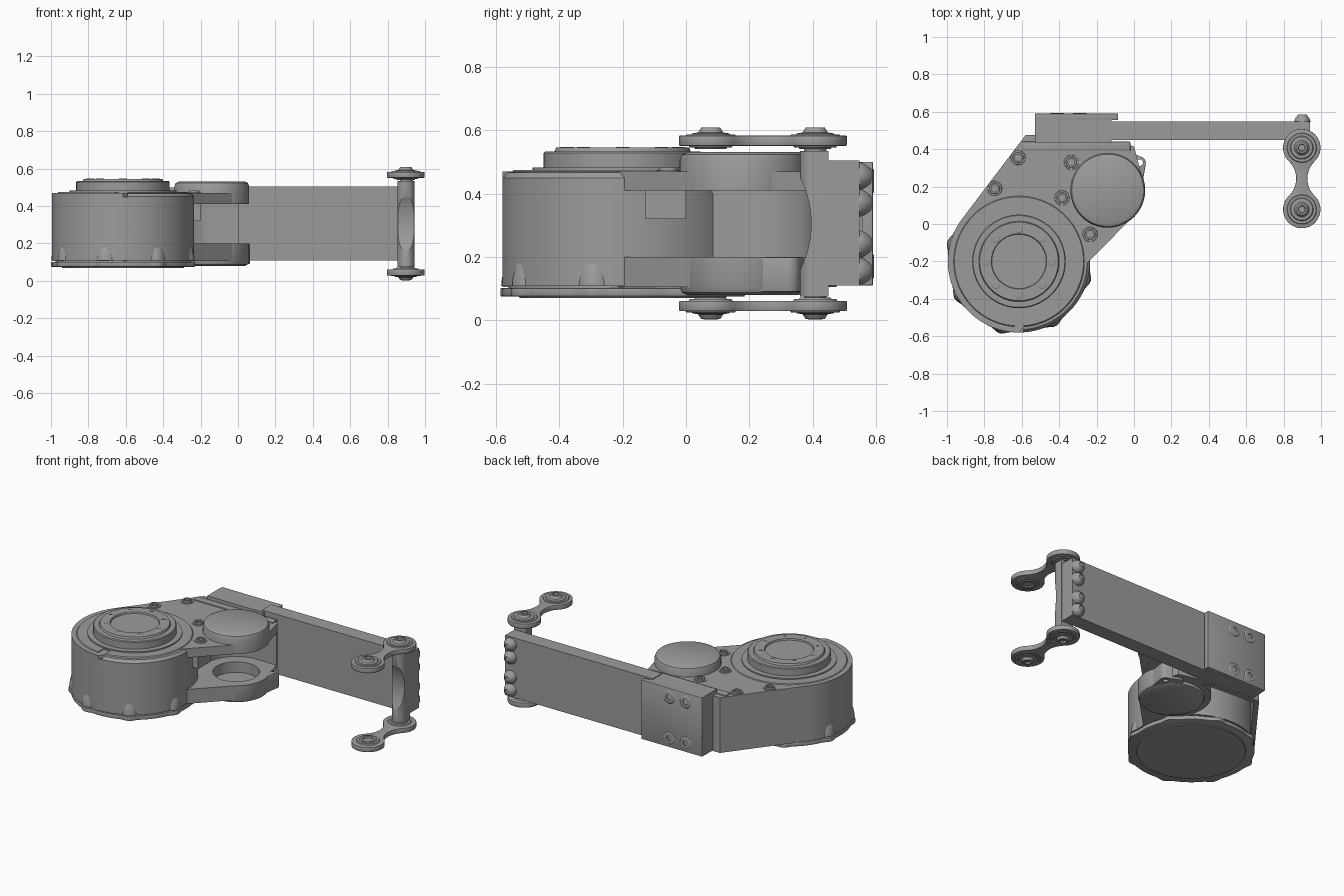
import bpy, bmesh, math
from math import sin, cos, pi, radians, sqrt
from mathutils import Vector
from mathutils.geometry import convex_hull_2d

if "Cube" in bpy.data.objects:
    bpy.data.objects.remove(bpy.data.objects["Cube"])

gray = bpy.data.materials.new("machined gray")
gray.diffuse_color = (0.33, 0.33, 0.33, 1)
gray.use_nodes = True
gray.node_tree.nodes["Principled BSDF"].inputs["Base Color"].default_value = gray.diffuse_color
cutters = []


def finish(name, bm, loc=(0, 0, 0), rot=(0, 0, 0), bevel=0):
    bmesh.ops.recalc_face_normals(bm, faces=bm.faces)
    me = bpy.data.meshes.new(name)
    bm.to_mesh(me)
    bm.free()
    me.materials.append(gray)
    ob = bpy.data.objects.new(name, me)
    ob.location, ob.rotation_euler = loc, rot
    bpy.context.collection.objects.link(ob)
    if bevel:
        m = ob.modifiers.new("bevel", 'BEVEL')
        m.width, m.segments, m.angle_limit = bevel, 2, radians(40)
    return ob


def prism(name, pts, z0, z1, bevel=0):
    bm = bmesh.new()
    f = bm.faces.new([bm.verts.new((x, y, z0)) for x, y in pts])
    r = bmesh.ops.extrude_face_region(bm, geom=[f])
    vs = [v for v in r['geom'] if isinstance(v, bmesh.types.BMVert)]
    bmesh.ops.translate(bm, verts=vs, vec=(0, 0, z1 - z0))
    return finish(name, bm, bevel=bevel)


def box(name, x0, x1, y0, y1, z0, z1, bevel=0):
    return prism(name, [(x0, y0), (x1, y0), (x1, y1), (x0, y1)], z0, z1, bevel)


def lathe(name, prof, loc, rot=(0, 0, 0), n=64):
    bm = bmesh.new()
    vs = [bm.verts.new((r, 0, z)) for r, z in prof]
    es = [bm.edges.new(p) for p in zip(vs, vs[1:])]
    bmesh.ops.spin(bm, geom=vs + es, cent=(0, 0, 0), axis=(0, 0, 1),
                   angle=2 * pi, steps=n, use_merge=True)
    bmesh.ops.remove_doubles(bm, verts=bm.verts, dist=1e-5)
    return finish(name, bm, loc, rot)


def circle(x, y, r, n=96):
    return [(x + r * cos(2 * pi * i / n), y + r * sin(2 * pi * i / n)) for i in range(n)]


def hull(circles, extra=(), n=96):
    pts = [Vector(p) for c in circles for p in circle(*c, n)] + [Vector(p) for p in extra]
    return [tuple(pts[i]) for i in convex_hull_2d(pts)]


def cut(ob, cutter):
    m = ob.modifiers.new("cut", 'BOOLEAN')
    m.operation, m.solver, m.object = 'DIFFERENCE', 'EXACT', cutter
    cutter.hide_render = True
    cutters.append(cutter)


GX, GY = -0.615, -0.2      # gear centre
LX, LY = -0.14, 0.18       # side lobe centre

# round gear case with stepped output hub
case = lathe("gear_case", [(0, .535), (.145, .535), (.148, .545), (.21, .545), (.215, .533),
             (.245, .533), (.25, .528), (.25, .483), (.285, .483), (.285, .475), (.345, .475),
             (.35, .469), (.365, .467), (.38, .45), (.38, .108), (.36, .108), (.36, .09),
             (0, .09)], (GX, GY, 0), n=96)
cut(case, box("index_notch_cutter", GX - .025, GX + .025, -.6, -.49, .448, .5))
for i in range(8):
    a = i * pi / 4
    lathe("hub_screw", [(0, .54), (.011, .54), (.011, .547), (.02, .547), (.023, .545),
          (.023, .535)], (GX + .175 * cos(a), GY + .175 * sin(a), 0), n=20)

# lobed bottom cover and the tapered bosses above its lobes
outline = []
for i in range(192):
    a = 2 * pi * i / 192
    r = .38 + .018 * max(0, cos(8 * (a - radians(165)))) ** 3
    outline.append((GX + r * cos(a), GY + r * sin(a)))
prism("bottom_cover", outline, .075, .102, .004)
lathe("bottom_disc", [(0, .07), (.325, .07), (.33, .08)], (GX, GY, 0), n=96)
for d in (165, 210, 255, 300, 345):
    a = radians(d)
    lathe("cover_boss", [(0, .108), (.06, .108), (.058, .13), (.05, .17), (.035, .2), (0, .215)],
          (GX + .335 * cos(a), GY + .335 * sin(a), 0), n=24)

# housing web joining gear case, side lobe and bracket, hollow below, open between its lugs
left = [p for p in circle(GX, GY, .38) if p[0] < GX]
housing = prism("housing", hull([(LX, LY, .195)], left +
                [(-.235, -.19), (-.58, .475), (-.5, .475), (-.1, .44), (0, .415)]), .105, .47)
cut(housing, prism("lug_gap_cutter", hull([(LX, LY, .215), (.6, LY, .215), (-.3, -.6, .1)]),
                   .2, .41))
inner = [p for p in circle(GX, GY, .35) if p[0] < GX]
hollow = prism("hollow_cutter", hull([], inner + [(-.565, .44), (-.5, .44), (-.08, .41),
               (-.3, .1), (-.38, -.1)]), .05, .4)
cut(hollow, prism("lobe_wall_cutter", circle(LX, LY, .24), 0, .6))
cut(housing, hollow)
pocket = lathe("pocket_cutter", [(0, .13), (.14, .13), (.14, .3), (0, .3)], (LX, LY, 0))
cut(housing, pocket)
box("stop_block", -.32, -.2, -.13, 0, .32, .415)
box("housing_rear_rib", -.6, -.02, .39, .44, .46, .478, .004)

# side lobe caps
lathe("upper_cap", [(0, .41), (.2, .41), (.2, .505), (.193, .523), (.175, .532), (0, .532)],
      (LX, LY, 0))
lower = lathe("lower_cap", [(0, .08), (.175, .08), (.193, .088), (.2, .105), (.2, .2), (0, .2)],
              (LX, LY, 0))
cut(lower, pocket)
ear = prism("lower_ear", hull([(.028, .325, .035), (-.04, .35, .04), (-.03, .25, .08)], n=48),
            .09, .199, .004)
cut(ear, lathe("ear_hole_cutter", [(0, 0), (.018, 0), (.018, .4), (0, .4)], (.03, .328, 0), n=24))
cut(ear, pocket)

# socket screws on the housing top
SOCKET = [(0, .003), (.018, .003), (.018, .014), (.027, .014), (.029, .011), (.029, .004),
          (.038, .004), (.04, 0)]
for x, y in ((-.62, .355), (-.745, .19), (-.335, .33), (-.385, .14), (-.235, -.055)):
    lathe("housing_screw", SOCKET, (x, y, .469), n=28)

# mounting bracket, arm and their fasteners
box("bracket_base", -.53, -.12, .435, .56, .11, .5)
box("bracket_plate", -.53, -.085, .555, .59, .11, .5, .003)
box("arm", -.14, .94, .45, .547, .11, .505)
for x in (-.29, -.41):
    for z in (.17, .44):
        lathe("bracket_bolt", [(0, -.001), (.016, -.001), (.018, .004), (.034, .004), (.04, 0)],
              (x, .59, z), (-pi / 2, 0, 0), n=32)
for z in (.155, .24, .37, .455):
    lathe("arm_rivet", [(0, .034), (.016, .034), (.018, .04), (.024, .037), (.037, .02), (.043, .006), (.043, 0)],
          (.9, .546, z), (-pi / 2, 0, 0), n=32)

# end post with a scooped front
post = prism("end_post", hull([(.898, .405, .045)], [(.853, .45), (.943, .45)], 48), .075, .535)
cut(post, lathe("scoop_cutter", [(0, -.2), (.32, -.2), (.32, .2), (0, .2)],
                (.9, .075, .305), (0, pi / 2, 0), n=128))
for z in (.03, .53):
    lathe("post_pin", [(0, z), (.035, z), (.035, z + .05), (0, z + .05)], (.9, .408, 0), n=32)

# waisted chain links, one above and one below, with rivets and washers
side = []
for i in range(65):
    y = -.265 * cos(pi * i / 64)
    w = .159 - sqrt(.129 ** 2 - y * y) if abs(y) < .093 else \
        sqrt(max(0, .01 - (abs(y) - .165) ** 2))
    side.append((w, y))
link = [(.897 + w, .243 + y) for w, y in side] + \
       [(.897 - w, .243 + y) for w, y in reversed(side[1:-1])]
for label, z0, z1, s, base in (("upper", .551, .583, 1, .583), ("lower", .029, .061, -1, .029)):
    prism(label + "_link", link, z0, z1, .003)
    for y in (.078, .408):
        lathe(label + "_rivet", [(0, .016), (.017, .016), (.02, .026), (.03, .025), (.04, .01),
              (.058, .007), (.062, .003), (.076, .004), (.08, -.001)],
              (.897, y, base), (0 if s > 0 else pi, 0, 0), n=40)
        lathe(label + "_washer", [(0, .003), (.032, .003), (.034, .01), (.048, .011), (.052, .006),
              (.066, .006), (.07, 0)],
              (.897, y, z0 if s > 0 else z1), (pi if s > 0 else 0, 0, 0), n=40)

# bake modifiers, drop the cutters, smooth the curved faces
bpy.ops.object.select_all(action='DESELECT')
parts = [o for o in bpy.context.scene.objects if o not in cutters]
for o in parts:
    o.select_set(True)
bpy.context.view_layer.objects.active = parts[0]
bpy.ops.object.convert(target='MESH')
for c in set(cutters):
    bpy.data.objects.remove(c)
bpy.ops.object.shade_smooth_by_angle(angle=radians(30))
